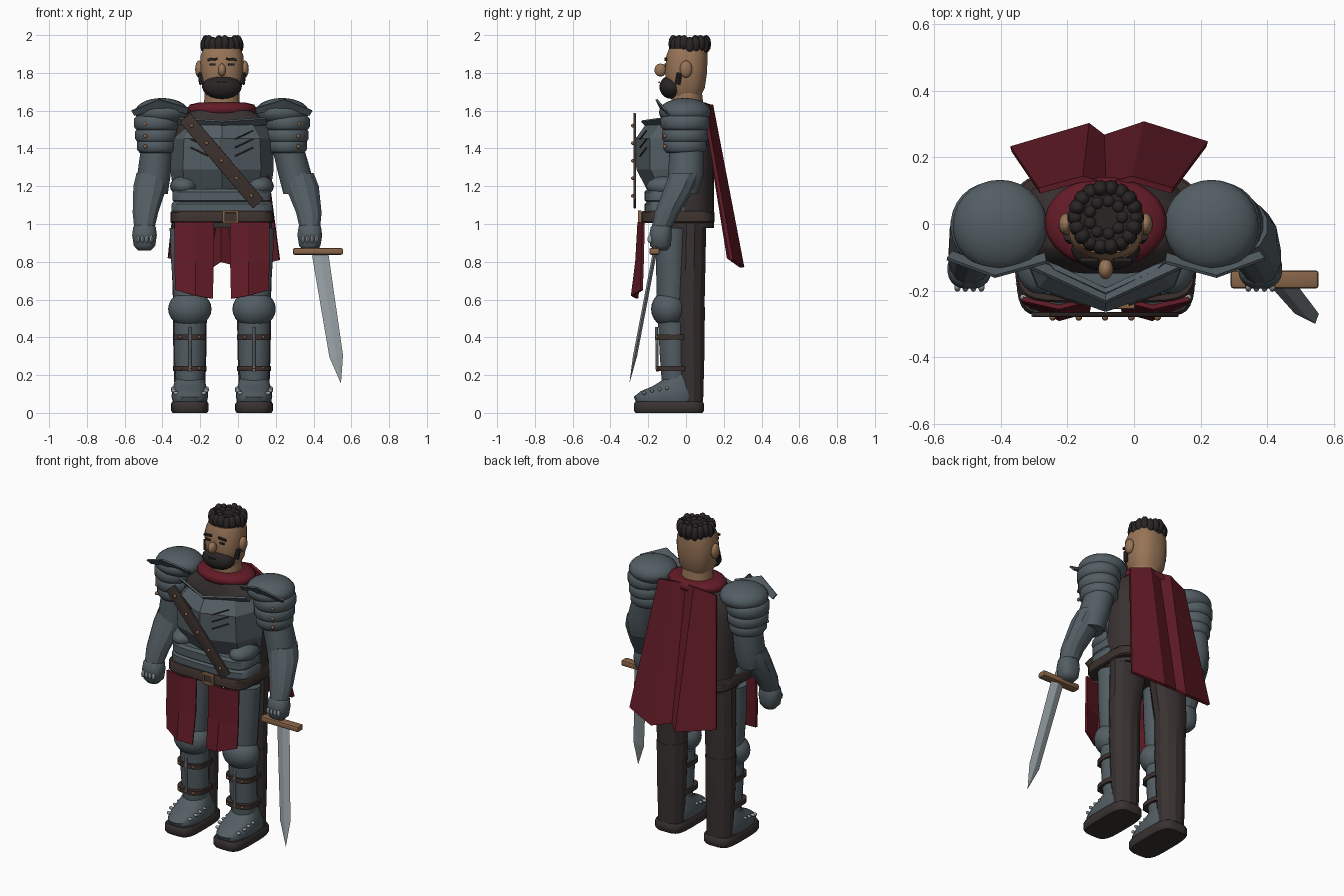
import bpy, bmesh, math
from mathutils import Vector

CX = -0.085  # body axis; part positions are relative to it


def material(name, rgb):
    m = bpy.data.materials.new(name)
    m.diffuse_color = (*rgb, 1)
    return m


STEEL = material("dark steel", (.085, .11, .125))
BRIGHT = material("bright steel", (.30, .34, .36))
CLOTH = material("dark cloth", (.040, .032, .031))
LEATHER = material("brown leather", (.045, .031, .027))
RED = material("deep red", (.125, .011, .02))
SKIN = material("skin", (.31, .175, .095))
HAIR = material("black hair", (.022, .018, .018))
BRASS = material("brass", (.25, .13, .065))


def finish(name, bm, mat, angle=40):
    bmesh.ops.recalc_face_normals(bm, faces=bm.faces)
    me = bpy.data.meshes.new(name)
    bm.to_mesh(me)
    bm.free()
    ob = bpy.data.objects.new(name, me)
    bpy.context.collection.objects.link(ob)
    ob.location.x = CX
    me.materials.append(mat)
    if angle:
        bpy.ops.object.select_all(action='DESELECT')
        ob.select_set(True)
        bpy.context.view_layer.objects.active = ob
        bpy.ops.object.shade_smooth_by_angle(angle=math.radians(angle))
    return ob


def ball(name, loc, size, mat, seg=20):
    bm = bmesh.new()
    bmesh.ops.create_uvsphere(bm, u_segments=seg, v_segments=max(6, seg // 2), radius=1)
    for v in bm.verts:
        v.co = Vector(loc) + Vector(size) * v.co
    return finish(name, bm, mat)


def loft(name, rings, mat, seg=24, p=2, angle=40):
    """Stack of rounded sections: (z, x, y, rx, ry)."""
    bm = bmesh.new()
    loops = []
    for z, x, y, rx, ry in rings:
        loop = []
        for i in range(seg):
            a = math.tau * (i + .5) / seg
            c, s = math.cos(a), math.sin(a)
            loop.append(bm.verts.new((x + rx * math.copysign(abs(c) ** (2 / p), c),
                                      y + ry * math.copysign(abs(s) ** (2 / p), s), z)))
        loops.append(loop)
    for a, b in zip(loops, loops[1:]):
        for i in range(seg):
            bm.faces.new((a[i], a[(i + 1) % seg], b[(i + 1) % seg], b[i]))
    bm.faces.new(loops[0])
    bm.faces.new(loops[-1])
    return finish(name, bm, mat, angle)


def box(name, loc, dims, mat, rot_y=0, bevel=.006):
    bm = bmesh.new()
    bmesh.ops.create_cube(bm, size=1)
    for v in bm.verts:
        v.co = v.co * Vector(dims)
    if bevel:
        bmesh.ops.bevel(bm, geom=bm.edges[:], offset=bevel, segments=2, affect='EDGES', profile=.5)
    ob = finish(name, bm, mat)
    ob.location = Vector(loc) + Vector((CX, 0, 0))
    ob.rotation_euler.y = rot_y
    return ob


def rod(name, a, b, r, mat, seg=8):
    a, b = Vector(a), Vector(b)
    bm = bmesh.new()
    bmesh.ops.create_cone(bm, cap_ends=True, segments=seg, radius1=r, radius2=r, depth=(b - a).length)
    q = (b - a).to_track_quat('Z', 'Y')
    for v in bm.verts:
        v.co = q @ v.co + (a + b) / 2
    return finish(name, bm, mat)


def panel(name, rows, mat, thick=.015):
    """Flat-faced sheet through rows of points."""
    bm = bmesh.new()
    g = [[bm.verts.new(c) for c in r] for r in rows]
    for a, b in zip(g, g[1:]):
        for i in range(len(a) - 1):
            bm.faces.new((a[i], a[i + 1], b[i + 1], b[i]))
    ob = finish(name, bm, mat, 0)
    m = ob.modifiers.new("thickness", 'SOLIDIFY')
    m.thickness, m.offset = thick, 0
    return ob


# Head
loft("neck", [(1.56, 0, .01, .1, .09), (1.7, 0, .005, .092, .08)], SKIN)
loft("head", [(1.68, 0, 0, .085, .08), (1.72, 0, 0, .105, .1), (1.8, 0, 0, .115, .112),
              (1.89, 0, .005, .114, .11), (1.93, 0, .01, .1, .1)], SKIN, p=2.4)
ball("beard", (0, -.075, 1.725), (.104, .066, .063), HAIR)
ball("nose", (0, -.135, 1.815), (.023, .032, .035), SKIN, 14)
box("mouth", (0, -.141, 1.75), (.05, .008, .008), CLOTH, bevel=0)
for s in (-1, 1):
    ball("ear", (s * .12, 0, 1.82), (.022, .033, .046), SKIN, 16)
    box("eyebrow", (s * .05, -.108, 1.872), (.055, .014, .013), HAIR, s * .08, .003)
    box("eye", (s * .05, -.11, 1.845), (.034, .009, .012), HAIR, 0, .002)
    rod("sideburn", (s * .106, -.045, 1.74), (s * .112, -.035, 1.8), .016, HAIR)

# Curly hair
loft("hair_cap", [(1.9, 0, .018, .098, .096), (1.95, 0, .02, .1, .098), (1.978, 0, .02, .085, .085)], HAIR)
for i in range(18):
    a = math.tau * i / 18
    z = 1.945 + .006 * (i % 3)
    ball("hair_curl", (.09 * math.cos(a), .02 + .088 * math.sin(a), z), (.026, .026, .044), HAIR, 10)
for i in range(9):
    a = math.tau * i / 9
    ball("crown_curl", (.05 * math.cos(a), .02 + .05 * math.sin(a), 1.972), (.02, .02, .018), HAIR, 10)

# Torso and red collar
loft("torso", [(.98, 0, .01, .255, .14), (1.2, 0, 0, .26, .15), (1.45, 0, 0, .26, .15),
               (1.55, 0, 0, .23, .135), (1.6, 0, 0, .16, .12)], CLOTH, p=2.8)
loft("collar", [(1.575, 0, .005, .15, .11), (1.59, 0, .005, .178, .132), (1.612, 0, .005, .184, .137),
                (1.632, 0, .005, .172, .127), (1.642, 0, .005, .13, .1)], RED, 28, angle=60)

# Breastplate
prof = [(1.19, .2, .19, .25, -.2), (1.29, .235, .2, .265, -.252),
        (1.45, .23, .195, .265, -.255), (1.53, .2, .15, .235, -.2)]
panel("breastplate", [[(-xo, -.02, z), (-xm, y + .07, z), (0, y, z), (xm, y + .07, z), (xo, -.02, z)]
                      for z, _, xm, xo, y in prof], STEEL, .02)
panel("breastplate_neck_lip", [[(-.24, -.1, 1.53), (0, -.195, 1.51), (.24, -.1, 1.53)],
                               [(-.23, -.13, 1.56), (0, -.235, 1.545), (.23, -.13, 1.56)]], STEEL, .012)
rod("breastplate_ridge", (0, -.262, 1.3), (0, -.264, 1.46), .004, BRIGHT)
for s in (-1, 1):
    for k in range(3):
        z = 1.36 + .045 * k
        rod("breastplate_groove", (s * .07, -.243, z), (s * .165, -.209, z + .045), .004, LEATHER, 6)
    ball("flank_plate", (s * .2, -.1, 1.2), (.075, .11, .055), STEEL)

# Belly bands, belt and buckle
for z, r in ((1.085, .268), (1.15, .262)):
    loft("belly_band", [(z - .036, 0, -.09, r - .01, .115), (z - .025, 0, -.09, r, .13),
                        (z + .02, 0, -.09, r, .13), (z + .036, 0, -.09, r - .012, .115)], STEEL, p=4)
loft("belt", [(1.005, 0, -.043, .268, .188), (1.012, 0, -.043, .274, .194),
              (1.06, 0, -.043, .274, .194), (1.068, 0, -.043, .268, .188)], LEATHER, 32, p=6)
for dx, dz, w, h in ((-.036, 0, .014, .066), (.036, 0, .014, .066), (0, .027, .08, .012), (0, -.027, .08, .012)):
    box("buckle_frame", (.045 + dx, -.245, 1.038 + dz), (w, .02, h), BRASS, bevel=.003)

# Diagonal chest strap with rivets
box("chest_strap", (-.002, -.272, 1.335), (.075, .014, .6), LEATHER, -.704, .003)
for t in (-.4, -.2, 0, .2, .4):
    ball("strap_rivet", (-.002 - .395 * t, -.281, 1.335 + .465 * t), (.01, .01, .01), BRASS, 10)

# Cape
panel("cape", [[(-.2, .1, 1.6), (-.07, .135, 1.63), (0, .115, 1.63), (.08, .135, 1.63), (.2, .1, 1.6)],
               [(-.285, .225, .82), (-.05, .295, .77), (-.005, .26, .8), (.115, .3, .77), (.305, .24, .81)]],
      RED, .018)

for s in (-1, 1):
    # Tabard panels
    panel("tabard_panel", [[(s * .045, -.225, 1.01), (s * .14, -.25, 1.01), (s * .25, -.225, 1.01)],
                           [(s * .045, -.235, .8), (s * .14, -.262, .8), (s * .25, -.23, .8)],
                           [(s * .05, -.26, .605), (s * .14, -.285, .62), (s * .245, -.235, .65)]], RED, .014)

    # Trousers and leg armour
    x = s * .17
    loft("thigh", [(.52, x, .015, .09, .085), (.75, x, .02, .098, .085), (1.01, s * .145, .025, .125, .085)],
         CLOTH, 12, angle=25)
    loft("shin", [(.06, x, .025, .082, .068), (.3, x, .02, .09, .08), (.56, x, .015, .094, .088)],
         CLOTH, 12, angle=25)
    loft("thigh_plate", [(.6, x, -.075, .085, .08), (.8, x, -.075, .1, .085), (.98, x, -.07, .108, .085)], STEEL)
    ball("knee_guard", (x, -.09, .55), (.115, .095, .098), STEEL, 24)
    loft("greave", [(.17, x, -.06, .075, .07), (.3, x, -.065, .084, .075), (.48, x, -.07, .086, .08)], STEEL, 16)
    rod("greave_ridge", (x, -.152, .22), (x, -.156, .455), .008, BRIGHT)
    for z in (.235, .4):
        loft("greave_strap", [(z - .014, x, -.065, .09, .092), (z + .014, x, -.065, .09, .092)], LEATHER, p=3)
        for d in (-.05, 0, .05):
            ball("greave_rivet", (x + d, -.154, z), (.009, .009, .009), BRASS, 8)

    # Boots
    loft("boot_sole", [(0, x, -.09, .092, .178), (.012, x, -.09, .1, .186),
                       (.048, x, -.09, .1, .186), (.06, x, -.09, .092, .178)], CLOTH, 28, p=4)
    loft("boot", [(.055, x, -.095, .09, .17), (.085, x, -.1, .097, .178), (.115, x, -.085, .095, .155),
                  (.14, x, -.06, .088, .12), (.17, x, -.045, .08, .085), (.2, x, -.04, .07, .065)],
         STEEL, 28, p=2.4, angle=60)
    for y, z in ((-.22, .105), (-.18, .118), (-.14, .124), (-.1, .13)):
        for d in (-1, 1):
            ball("boot_stud", (x + d * (.074 if y < -.2 else .086), y, z), (.015, .01, .01), BRIGHT, 8)

    # Shoulder armour
    px = s * .318
    ball("shoulder_dome", (px, -.005, 1.592), (.142, .138, .075), STEEL, 28)
    panel("shoulder_crest", [[(px - s * .135, -.09, 1.585), (px, -.135, 1.615), (px + s * .145, -.085, 1.575)],
                             [(px - s * .14, -.115, 1.615), (px + s * .015, -.158, 1.66),
                              (px + s * .16, -.105, 1.6)]], STEEL, .01)
    for z, r in ((1.54, .122), (1.475, .115), (1.42, .106)):
        lx = s * .345
        loft("shoulder_lame", [(z - .045, lx, -.005, r - .016, r - .008), (z - .025, lx, -.005, r, r + .008),
                               (z + .015, lx, -.005, r, r + .008), (z + .04, lx, -.005, r - .02, r - .01)],
             STEEL, 28, angle=60)
        ball("shoulder_rivet", (s * .405, -.112, z - .01), (.011, .011, .011), BRASS, 10)

    # Arms: the sword arm hangs slightly wider
    w = .055 if s > 0 else 0
    loft("upper_arm", [(1.16, s * .36 + w * .7, -.015, .075, .08), (1.26, s * .36 + w * .5, .0, .09, .095),
                       (1.44, s * .34, .005, .085, .095)], STEEL, 16)
    loft("forearm", [(.985, s * .41 + w, -.128, .057, .055), (1.06, s * .405 + w, -.1, .07, .068),
                     (1.2, s * .38 + w * .8, -.03, .092, .085), (1.27, s * .37 + w * .6, -.005, .085, .085)],
         STEEL, 12, angle=25)
    hx = s * .41 + w
    loft("hand", [(.86, hx, -.135, .035, .035), (.885, hx, -.135, .057, .055), (.94, hx, -.135, .066, .06),
                  (.985, hx, -.132, .06, .055), (1.0, hx, -.128, .045, .045)], STEEL, p=2.4, angle=60)
    for k in range(4):
        ball("knuckle", (hx - .036 + .024 * k, -.19, .92), (.01, .014, .022), BRIGHT, 10)

# Sword
rod("sword_grip", (.49, -.15, .97), (.5, -.165, .85), .018, LEATHER, 12)
box("sword_guard", (.508, -.167, .855), (.265, .055, .036), BRASS, bevel=.01)
bm = bmesh.new()
secs = []
for c, w in (((.52, -.167, .84), .043), ((.605, -.27, .3), .036)):
    c = Vector(c)
    secs.append([bm.verts.new(c + Vector(d)) for d in
                 ((-w, 0, -w * .15), (0, -.011, 0), (w, 0, w * .15), (0, .011, 0))])
tip = bm.verts.new((.63, -.3, .155))
for i in range(4):
    j = (i + 1) % 4
    bm.faces.new((secs[0][i], secs[0][j], secs[1][j], secs[1][i]))
    bm.faces.new((secs[1][i], secs[1][j], tip))
bm.faces.new(secs[0])
finish("sword_blade", bm, BRIGHT, 0)
